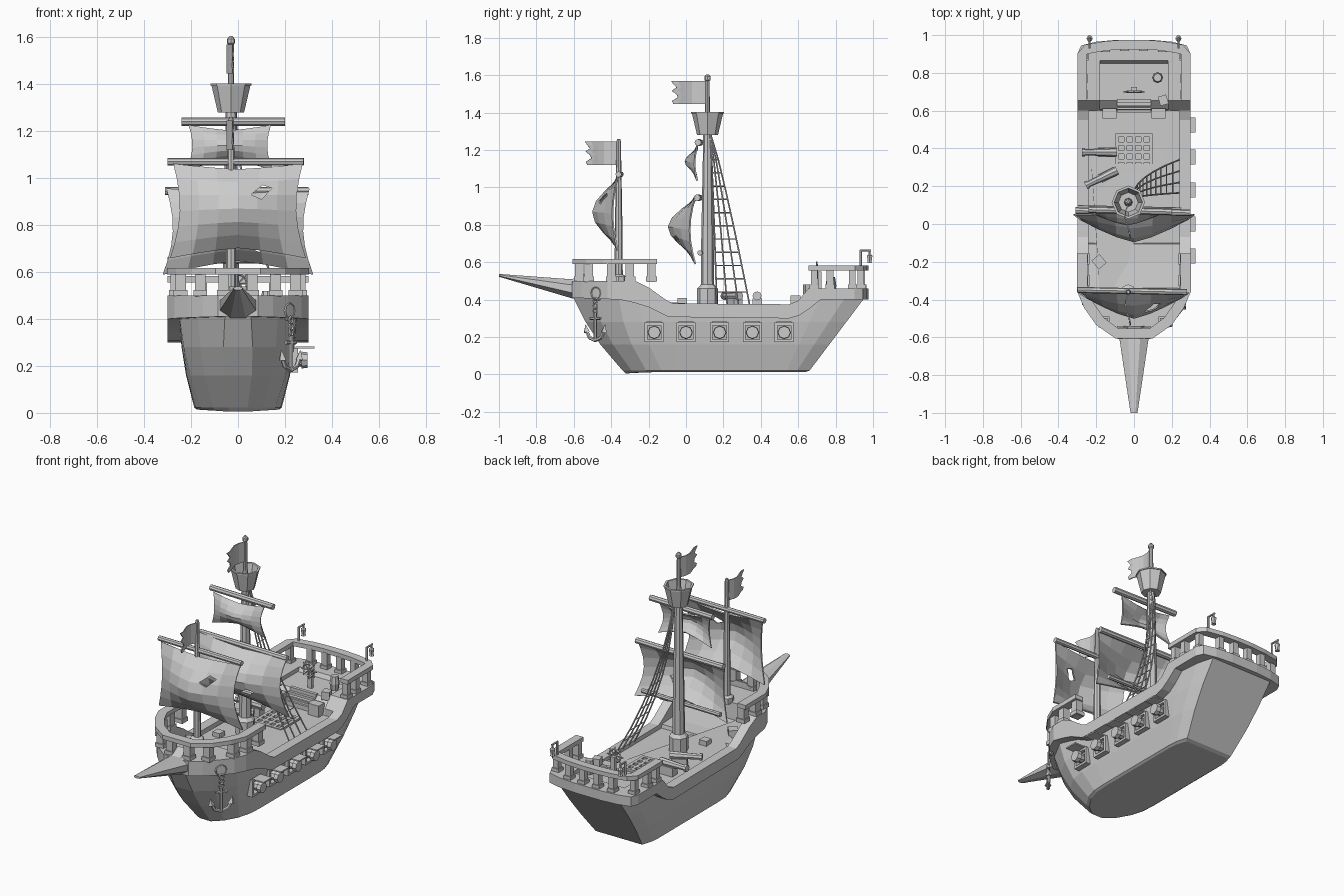
import bpy, bmesh, math
from mathutils import Vector, Matrix

if "Cube" in bpy.data.objects:
    bpy.data.objects.remove(bpy.data.objects["Cube"])

wood = bpy.data.materials.new("plain grey")
wood.diffuse_color = (0.6, 0.6, 0.6, 1)
wood.use_nodes = True
wood.node_tree.nodes["Principled BSDF"].inputs["Base Color"].default_value = wood.diffuse_color


def add(name, bm, smooth=False):
    bmesh.ops.recalc_face_normals(bm, faces=bm.faces[:])
    for f in bm.faces:
        f.smooth = smooth
    me = bpy.data.meshes.new(name)
    bm.to_mesh(me)
    bm.free()
    me.materials.append(wood)
    ob = bpy.data.objects.new(name, me)
    bpy.context.collection.objects.link(ob)
    return ob


def loft(name, rings, caps=True, loop=False):
    """Skin a list of closed rings with equal point counts."""
    bm = bmesh.new()
    rs = [[bm.verts.new(p) for p in r] for r in rings]
    n = len(rs[0])
    pairs = list(zip(rs, rs[1:])) + ([(rs[-1], rs[0])] if loop else [])
    for a, b in pairs:
        for i in range(n):
            bm.faces.new((a[i], a[(i + 1) % n], b[(i + 1) % n], b[i]))
    if caps and not loop:
        bm.faces.new(rs[0])
        bm.faces.new(rs[-1])
    return add(name, bm)


def box(name, c, s, rot=0):
    bm = bmesh.new()
    m = Matrix.Translation(c) @ Matrix.Rotation(rot, 4, 'Z') @ Matrix.Diagonal((*s, 1))
    bmesh.ops.create_cube(bm, size=1, matrix=m)
    return add(name, bm)


def rod(name, p, q, r1, r2=None, n=8):
    p, q = Vector(p), Vector(q)
    d = q - p
    m = Matrix.Translation((p + q) / 2) @ d.to_track_quat('Z', 'Y').to_matrix().to_4x4()
    bm = bmesh.new()
    bmesh.ops.create_cone(bm, cap_ends=True, segments=n, radius1=r1,
                          radius2=r1 if r2 is None else r2, depth=d.length, matrix=m)
    return add(name, bm)


def lathe(name, x, y, prof, n=8, loop=False):
    return loft(name, [[(x + r * math.cos(2 * math.pi * i / n), y + r * math.sin(2 * math.pi * i / n), z)
                        for i in range(n)] for r, z in prof], loop=loop)


def ring(name, c, R, r, m=Matrix.Identity(4), n=10):
    """Torus standing in the local XZ plane."""
    rings = []
    for i in range(n):
        a = 2 * math.pi * i / n
        rings.append([m @ (Vector(c) + Vector(((R + r * math.cos(b)) * math.cos(a), r * math.sin(b),
                     (R + r * math.cos(b)) * math.sin(a)))) for b in (0, 1.57, 3.14, 4.71)])
    return loft(name, rings, loop=True)


def interp(table, y):
    for (a, va), (b, vb) in zip(table, table[1:]):
        if y <= b:
            return va + (vb - va) * max(0, (y - a) / (b - a))
    return table[-1][1]


TOP = [(-.61, .5), (-.27, .5), (-.2, .465), (-.13, .41), (-.07, .38), (.56, .375), (.60, .395), (.655, .46), (1, .46)]
BOT = [(-.61, .41), (-.35, .40), (-.22, .37), (-.1, .31), (0, .30), (.55, .30), (.62, .32), (.72, .40), (1, .40)]

# hull: bottom outline lerped to deck outline, upper ring follows the bulwark
low = [(.038, -.32), (.10, -.275), (.15, -.20), (.175, -.12), (.18, -.04), (.18, .03),
       (.18, .40), (.18, .48), (.18, .53), (.175, .58), (.155, .645)]
high = [(.055, -.60), (.17, -.50), (.25, -.36), (.25, -.25), (.25, -.12), (.25, 0),
        (.25, .55), (.25, .63), (.25, .72), (.24, .85), (.21, .955)]


def hull_ring(z):
    half = []
    for (a, b), (c, d) in zip(low, high):
        zz = interp(BOT, d) + .01 if z is None else z
        t = zz / .41
        bow = .1 * math.sin(math.pi * min(t, 1)) * (.3 if b < -.1 else 0)
        half.append((a + (c - a) * t + .015 * math.sin(math.pi * min(t, 1)), b + (d - b) * t - bow, zz))
    return half + [(-x, y, z_) for x, y, z_ in reversed(half)]


base = [(x * .95, y * .98, .003 + .06 * abs(x)) for x, y, _ in hull_ring(.01)]
hull = loft("hull", [base, hull_ring(.022), hull_ring(.16), hull_ring(.28), hull_ring(None)])
for f in hull.data.polygons:
    f.use_smooth = False

# bulwark band and decks: sections from bow to stern (y, half width, deck height or None, inner half width or None)
secs = [(-.61, .085, None, None), (-.56, .15, None, None), (-.49, .215, None, None), (-.42, .27, None, None),
        (-.35, .30, None, None), (-.34, .30, .40, None), (-.27, .30, .39, None), (-.2, .30, .38, None),
        (-.105, .30, .375, None), (-.10, .30, .352, None), (-.07, .30, .352, None), (.55, .30, .352, None),
        (.598, .30, .352, None), (.60, .30, .352, .18), (.605, .30, .39, .18), (.655, .30, .435, .18),
        (.72, .30, .435, .18), (.85, .30, .435, .18), (.865, .30, None, .18),
        (.90, .30, None, None), (.945, .28, None, None), (.965, .2, None, None), (.975, .09, None, None)]
rings = []
for y, w, d, wi in secs:
    t, b = interp(TOP, y), interp(BOT, y)
    wi, d = wi or w * .8, (t if d is None else d)
    h = [(w, y, b), (w, y, t), (wi, y, t), (wi, y, d)]
    rings.append(h + [(-x, yy, z) for x, yy, z in reversed(h)])
loft("bulwark_and_deck", rings)

# bowsprit
loft("bowsprit", [[(r * math.cos(a * math.pi / 4 + .39), y, zc + rz * math.sin(a * math.pi / 4 + .39)) for a in range(8)]
                  for y, r, rz, zc in ((-.54, .095, .08, .465), (-.61, .083, .055, .458), (-1, .02, .008, .53))])


# railings
def rail(name, pts, w, z0, z1):
    out = []
    for i, p in enumerate(pts):
        a, b = Vector(pts[max(i - 1, 0)]), Vector(pts[min(i + 1, len(pts) - 1)])
        t = (b - a).normalized()
        n = Vector((-t.y, t.x)) * w / 2
        q, s = Vector(p) + n, Vector(p) - n
        out.append([(*q, z0), (*s, z0), (*s, z1), (*q, z1)])
    loft(name, out)


def both(half):
    return half + [(-x, y) for x, y in reversed(half)]


rail("fore_rail", both([(.275, -.155), (.275, -.35), (.24, -.43), (.18, -.515), (.09, -.58)]), .056, .59, .617)
rail("stern_rail", both([(.275, .655), (.275, .90), (.25, .925), (.15, .943), (.05, .95)]), .05, .555, .582)
for s in (-1, 1):
    for x, y in ((.265, -.185), (.265, -.30), (.245, -.40), (.16, -.52), (.06, -.57)):
        box("fore_baluster", (s * x, y, .545), (.045, .045, .1))
        box("fore_baluster_foot", (s * x, y, .51), (.058, .058, .025))
    for x, y in ((.27, .685), (.27, .77), (.265, .89), (.15, .935), (.05, .94)):
        box("stern_baluster", (s * x, y, .51), (.035, .035, .1))
        box("stern_baluster_foot", (s * x, y, .468), (.048, .048, .025))
    # stern lanterns
    rod("lantern_post", (s * .235, .935, .57), (s * .235, .935, .665), .007, n=6)
    rod("lantern_arm", (s * .235, .93, .663), (s * .235, .99, .663), .006, n=6)
    lathe("lantern", s * .235, .982, [(.006, .66), (.006, .645), (.017, .635), (.012, .605), (.015, .595)], 6)
    box("stair_cheek", (s * .13, .585, .385), (.075, .055, .075))

# masts
MX, MY, FY = -.03, .115, -.36
lathe("main_mast", MX, MY, [(.055, .35), (.055, .46), (.036, .48), (.034, .7), (.022, 1.32), (.013, 1.4), (.011, 1.57)])
lathe("main_mast_ball", MX, MY, [(.006, 1.565), (.017, 1.575), (.017, 1.592), (.006, 1.605)])
lathe("crows_nest", MX, MY, [(.056, 1.28), (.083, 1.395), (.088, 1.395), (.088, 1.403), (.075, 1.403), (.052, 1.30), (.01, 1.30), (.01, 1.28)], loop=True)
lathe("fore_mast", MX, FY, [(.04, .49), (.04, .525), (.022, .535), (.02, .8), (.012, 1.245), (.008, 1.26)])

# yards
for n, y, z, x0, x1, r in (("top", .07, 1.24, -.24, .2, .018), ("main", .065, .945, -.31, .3, .018),
                           ("main_lower", .08, .65, -.3, .25, .014), ("fore", -.355, 1.07, -.3, .28, .016)):
    rod(n + "_yard", (x0, y + .006, z), (x1, y - .006, z), r)


# sails with a billow deepest at the middle, some with a torn hole
def sail(name, cx, y0, w, zt, zb, bulge, pinch, arch, hole=None):
    nx, nz = 6, 6
    bm = bmesh.new()
    g = []
    for j in range(nz + 1):
        v, row = j / nz, []
        for i in range(nx + 1):
            u = 2 * i / nx - 1
            k, s = 1 - abs(u) ** 1.3, math.sin(math.pi * v)
            row.append(bm.verts.new((cx + u * w * (1 - pinch * s + .05 * v), y0 - bulge * (s * (.22 + .78 * k) + .12 * v * k),
                                     zt + (zb - zt) * v - .025 * k * (1 - v) + arch * k * v)))
        g.append(row)
    for j in range(nz):
        for i in range(nx):
            bm.faces.new((g[j][i], g[j][i + 1], g[j + 1][i + 1], g[j + 1][i]))
    ob = add(name, bm)
    m = ob.modifiers.new("thickness", 'SOLIDIFY')
    m.thickness, m.offset = .008, 0
    if hole:
        hx, hz = hole
        c = loft(name + "_hole_cutter", [[(hx - .045, y, hz - .015), (hx, y, hz - .035), (hx + .045, y, hz + .012), (hx + .005, y, hz + .025)]
                                         for y in (y0 - .25, y0 + .05)])
        c.hide_render = c.hide_viewport = True
        b = ob.modifiers.new("hole", 'BOOLEAN')
        b.operation, b.object = 'DIFFERENCE', c


sail("fore_sail", 0, -.365, .275, 1.06, .66, .125, .13, .045, (.10, .945))
sail("main_sail", 0, .05, .305, .955, .59, .135, .12, .06, (.09, .72))
sail("top_sail", -.035, .06, .175, 1.225, 1.035, .06, .12, .045)


# ragged flags
def flag(name, y0, L, zt, zb):
    tails = (1, .93, .84, .98, .84, .8, .97, .93)
    bm = bmesh.new()
    g = []
    for j, t in enumerate(tails):
        row = []
        for i in range(6):
            f = i / 5 if i < 4 else .6 + (t - .6) * (i - 3) / 2
            row.append(bm.verts.new((MX - .016 * math.sin(f * 5) - .006 * f, y0 - L * f, zt + (zb - zt) * j / 7)))
        g.append(row)
    for a, b in zip(g, g[1:]):
        for i in range(5):
            bm.faces.new((a[i], a[i + 1], b[i + 1], b[i]))
    m = add(name, bm).modifiers.new("thickness", 'SOLIDIFY')
    m.thickness, m.offset = .006, 0


flag("main_flag", .105, .185, 1.57, 1.445)
flag("fore_flag", -.37, .17, 1.245, 1.12)


# shrouds and ratlines on the right side
def shroud(yb, s):
    return Vector((-.01 + .25 * s ** 1.9, .13 + (yb - .13) * s ** .85, 1.29 - .92 * s))


feet = (.165, .22, .28, .34)
for yb in feet:
    for i in range(6):
        rod("shroud", shroud(yb, i / 6), shroud(yb, (i + 1) / 6), .0045, n=5)
for i in range(2, 13):
    for a, b in zip(feet, feet[1:]):
        rod("ratline", shroud(a, i / 13), shroud(b, i / 13), .0035, n=4)

# gun ports with raised lids on the right side
for y in (-.17, 0, .18, .355, .525):
    for d in (-1, 1):
        box("port_frame_side", (.23, y + d * .044, .225), (.05, .014, .104))
        box("port_frame_bar", (.23, y, .225 + d * .045), (.05, .08, .014))
    rod("port_gun", (.19, y, .225), (.28, y, .225), .026, .028)
    rod("port_gun_muzzle", (.27, y, .225), (.295, y, .225), .036, .033)
    box("port_lid", (.285, y, .279), (.08, .08, .008))

# anchor with chain on the right bow
A = Matrix.Translation((.225, -.485, 0)) @ Matrix.Rotation(math.atan2(.11, .085), 4, 'Z')
ring("hawse_ring", (0, .015, .435), .032, .013, A)
for z in (.395, .367, .34):
    ring("chain_link", (0, 0, z), .014, .005, A, 8)
rod("anchor_shank", A @ Vector((0, 0, .18)), A @ Vector((0, 0, .33)), .010, n=6)
rod("anchor_stock", A @ Vector((-.035, 0, .30)), A @ Vector((.035, 0, .30)), .008, n=6)
arc = [A @ Vector((.062 * math.sin(a), 0, .247 - .065 * math.cos(a))) for a in (-1.4, -.7, 0, .7, 1.4)]
for p, q in zip(arc, arc[1:]):
    rod("anchor_arm", p, q, .010, n=6)
for s in (-1, 1):
    rod("anchor_fluke", A @ Vector((s * .058, 0, .225)), A @ Vector((s * .066, 0, .268)), .02, .001, 4)

# deck grating
for i in range(5):
    o = -.09 + i * .045
    box("grating_bar", (o, .38, .358), (.018, .198, .016))
    box("grating_slat", (0, .38 + o, .358), (.198, .018, .016))

# deck cannons
for x, y, a in ((-.18, .38, 0), (-.17, .245, .45)):
    d = Vector((math.cos(a), math.sin(a), 0))
    c = Vector((x, y, .42))
    rod("deck_gun", c + d * .09, c - d * .085, .024, .016)
    rod("deck_gun_muzzle", c - d * .08, c - d * .095, .022)
    box("gun_carriage", c + d * .035 - Vector((0, 0, .04)), (.09, .05, .055), a)

# stairs, helm, barrel and crates
for i in range(4):
    box("stair", (0, .60 + .017 * i, .365 + .0105 * i), (.18, .02, .03 + .021 * i))
ring("helm_wheel", (0, .70, .55), .04, .006)
for i in range(4):
    a = i * math.pi / 4
    d = Vector((math.cos(a), 0, math.sin(a))) * .055
    rod("helm_spoke", Vector((0, .70, .55)) - d, Vector((0, .70, .55)) + d, .004, n=5)
box("helm_post", (0, .715, .49), (.03, .02, .12))
lathe("barrel", .125, .775, [(.022, .43), (.029, .475), (.022, .52)])
box("small_crate", (.155, .655, .455), (.045, .05, .05), .3)
box("fore_crate", (-.185, -.2, .40), (.055, .06, .05), .7)
box("mast_crate", (-.12, -.02, .38), (.05, .05, .06))
